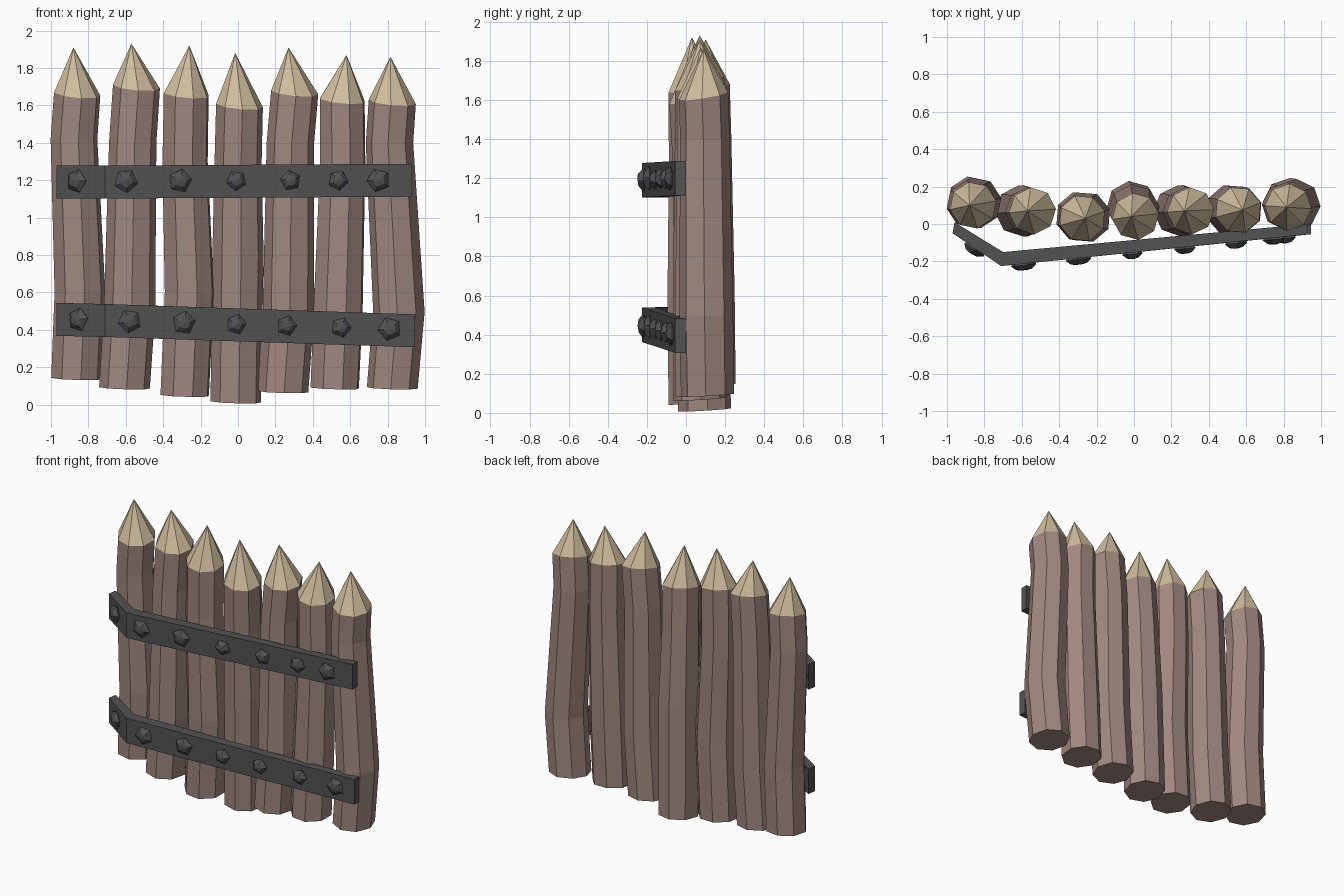
import bpy, bmesh, math, random
from mathutils import Vector

random.seed(4)
default = bpy.data.objects.get("Cube")
if default:
    bpy.data.objects.remove(default, do_unlink=True)


def material(name, colour):
    mat = bpy.data.materials.new(name)
    mat.use_nodes = True
    mat.diffuse_color = (*colour, 1)
    mat.node_tree.nodes["Principled BSDF"].inputs["Base Color"].default_value = (*colour, 1)
    return mat


bark = material("brown_bark", (0.35, 0.245, 0.215))
cut_wood = material("pale_cut_wood", (0.63, 0.51, 0.34))
iron = material("dark_iron", (0.085, 0.085, 0.085))


def loft(name, rings, materials, tip=None):
    """Skin a list of point rings, closing the end with a cap or a pointed tip."""
    bm = bmesh.new()
    loops = [[bm.verts.new(point) for point in ring] for ring in rings]
    count = len(loops[0])
    for low, high in zip(loops, loops[1:]):
        for i in range(count):
            j = (i + 1) % count
            bm.faces.new((low[i], low[j], high[j], high[i]))
    bm.faces.new(loops[0][::-1])
    if tip:
        apex = bm.verts.new(tip)
        for i in range(count):
            face = bm.faces.new((loops[-1][i], loops[-1][(i + 1) % count], apex))
            face.material_index = len(materials) - 1
    else:
        bm.faces.new(loops[-1])
    bmesh.ops.recalc_face_normals(bm, faces=bm.faces)
    mesh = bpy.data.meshes.new(name)
    bm.to_mesh(mesh)
    bm.free()
    for mat in materials:
        mesh.materials.append(mat)
    obj = bpy.data.objects.new(name, mesh)
    bpy.context.collection.objects.link(obj)
    return obj


def log_ring(centre, radius, turn, tilt_x, tilt_y, sides=8):
    ring = []
    for i in range(sides):
        angle = turn + math.tau * i / sides
        x, y = radius * math.cos(angle), radius * math.sin(angle)
        ring.append(centre + Vector((x, y, tilt_x * x + tilt_y * y)))
    return ring


# Sharpened logs: x at foot, low bend, high bend, shoulder, tip;
# z of foot, bends, shoulder, tip; y at foot and top
logs = [
    ((-.865, -.845, -.877, -.86, -.88), (.14, .6, 1.42, 1.66, 1.91), (.12, .1)),
    ((-.607, -.58, -.563, -.543, -.57), (.09, .5, 1.4, 1.7, 1.93), (.07, .07)),
    ((-.285, -.26, -.283, -.277, -.26), (.05, .6, 1.3, 1.66, 1.92), (.04, .03)),
    ((-.012, 0, 0, .008, -.015), (.015, .8, 1.28, 1.6, 1.88), (.095, .04)),
    (( .24, .27, .28, .303, .27), (.07, .5, 1.4, 1.67, 1.91), (.07, .07)),
    ((.517, .535, .56, .557, .58), (.09, .5, 1.3, 1.63, 1.87), (.075, .075)),
    ((.825, .86, .81, .825, .815), (.09, .5, 1.4, 1.62, 1.86), (.11, .09)),
]
radii = (.136, .138, .127, .126)
for number, (xs, zs, (foot_y, top_y)) in enumerate(logs, 1):
    turn = random.uniform(0, math.tau / 8)
    rings = []
    for k, radius in enumerate(radii):
        y = foot_y + (top_y - foot_y) * k / 3
        tilt = ((-.03, .06), (-.03, 0), (0, 0), (-.09, .16))[k]
        rings.append(log_ring(Vector((xs[k], y, zs[k])), radius, turn, *tilt))
    loft(f"log_{number}", rings, [bark, cut_wood], (xs[4], top_y, zs[4]))


# Iron straps, bent around the last log on one side
def strap(name, end_x, heights, half=.088):
    outline = [((-.97, -.05), (-.96, .01)),
               ((-.71, -.225), (-.7, -.15)),
               ((end_x, -.055), (end_x, 0))]
    rings = []
    for (outer, inner), z in zip(outline, heights):
        rings.append([(*outer, z - half), (*inner, z - half),
                      (*inner, z + half), (*outer, z + half)])
    loft(name, rings, [iron])


strap("upper_strap", .93, (1.19, 1.19, 1.2))
strap("lower_strap", .945, (.456, .45, .395))


# Five-sided rivets seated on the strap faces
def rivet(name, x, z, radius):
    on_bend = x < -.71
    slope = -.673 if on_bend else .103
    y = -.225 + (x + .71) * slope
    out = Vector((slope, -1, 0)).normalized()
    side = Vector((1, slope, 0)).normalized()
    base = Vector((x, y, z))
    turn = random.uniform(0, math.tau)
    rings = []
    for scale, depth in ((.8, -.01), (1, .008), (.55, .03)):
        ring = []
        for i in range(5):
            angle = turn + math.tau * i / 5
            flat = side * math.cos(angle) + Vector((0, 0, math.sin(angle)))
            ring.append(base + flat * radius * scale + out * depth)
        rings.append(ring)
    loft(name, rings, [iron], base + out * .036)


rivet_rows = {
    "upper": ((-.86, -.6, -.31, -.01, .28, .535, .75), 1.195, 1.2),
    "lower": ((-.85, -.58, -.29, -.01, .26, .55, .81), .455, .405),
}
for row, (xs, start, end) in rivet_rows.items():
    for k, x in enumerate(xs):
        size = .064 if k in (0, 1, 2, 6) else .055
        rivet(f"{row}_rivet_{k + 1}", x, start + (end - start) * k / 6, size)
